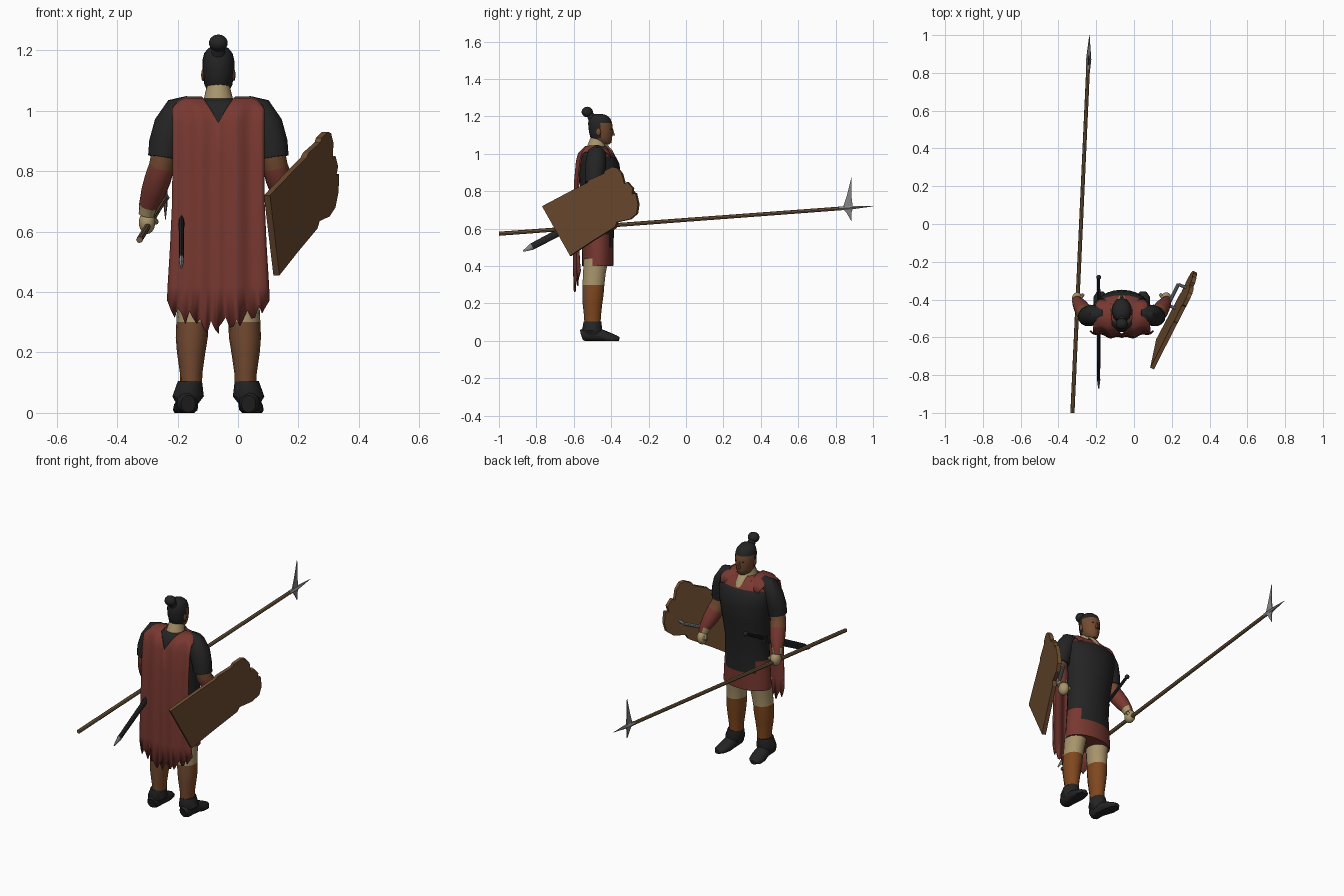
import bpy, bmesh, math, random
from mathutils import Vector, Quaternion

random.seed(4)
if "Cube" in bpy.data.objects:
    bpy.data.objects.remove(bpy.data.objects["Cube"])

CX = -0.065  # body centre line


def material(name, *srgb):
    rgb = [((c + 0.055) / 1.055) ** 2.4 for c in srgb]
    m = bpy.data.materials.new(name)
    m.use_nodes = True
    m.diffuse_color = (*rgb, 1)
    m.node_tree.nodes["Principled BSDF"].inputs["Base Color"].default_value = (*rgb, 1)
    return m


BLACK = material("black cloth", .14, .14, .14)
RED = material("dull red cloth", .47, .22, .19)
TAN = material("tan linen", .66, .58, .42)
SKIN = material("brown skin", .45, .29, .19)
LEATHER = material("orange leather", .50, .28, .12)
WOOD = material("spear wood", .46, .36, .25)
HIDE = material("shield hide", .43, .30, .19)
STEEL = material("grey steel", .52, .52, .53)


def finish(name, bm, mats, rule=None, angle=40):
    bmesh.ops.recalc_face_normals(bm, faces=bm.faces)
    if rule:
        for f in bm.faces:
            f.material_index = rule(f.calc_center_median())
    me = bpy.data.meshes.new(name)
    bm.to_mesh(me)
    bm.free()
    for m in mats:
        me.materials.append(m)
    me.shade_smooth()
    me.set_sharp_from_angle(angle=math.radians(angle))
    ob = bpy.data.objects.new(name, me)
    bpy.context.collection.objects.link(ob)
    return ob


def tube(name, rings, mats, rule=None, seg=14, flat=False):
    """Skin elliptical rings (x, y, z, rx, ry) along a path."""
    bm = bmesh.new()
    pts = [Vector(r[:3]) for r in rings]
    loops = []
    for i, r in enumerate(rings):
        t = pts[min(i + 1, len(pts) - 1)] - pts[max(i - 1, 0)]
        q = Quaternion() if flat else Vector((0, 0, 1)).rotation_difference(t)
        loop = []
        for k in range(seg):
            a = math.tau * k / seg
            v = pts[i] + q @ Vector((r[3] * math.cos(a), r[4] * math.sin(a), 0))
            v.z = max(v.z, 0)
            loop.append(bm.verts.new(v))
        loops.append(loop)
    for a, b in zip(loops, loops[1:]):
        for k in range(seg):
            n = (k + 1) % seg
            bm.faces.new((a[k], a[n], b[n], b[k]))
    bm.faces.new(loops[0])
    bm.faces.new(loops[-1])
    return finish(name, bm, mats, rule)


def ball(name, loc, size, mat):
    bm = bmesh.new()
    bmesh.ops.create_uvsphere(bm, u_segments=14, v_segments=9, radius=1)
    for v in bm.verts:
        v.co = Vector(loc) + Vector(size) * v.co
    return finish(name, bm, [mat])


# Tunic with red hem and red front yoke
def tunic_rule(c):
    hem = .50 if c.y > -.42 else .57
    return 1 if c.z < hem or (c.z > .985 and c.y > -.48) else 0


tube("tunic", [(CX, y, z, rx, ry) for z, y, rx, ry in (
    (.40, -.472, .143, .083), (.45, -.472, .142, .084), (.50, -.472, .138, .085),
    (.57, -.472, .132, .086), (.68, -.468, .128, .09), (.80, -.462, .142, .104),
    (.89, -.46, .155, .112), (.95, -.463, .162, .106), (.985, -.47, .16, .094),
    (1.02, -.478, .125, .076), (1.04, -.48, .06, .05))],
    [BLACK, RED], tunic_rule, seg=24, flat=True)

# Neck wrap and throat tie
tube("neck_wrap", [(CX, -.485, 1.0, .06, .06), (CX, -.48, 1.04, .048, .05),
                   (CX, -.47, 1.09, .036, .04)], [TAN], flat=True)
tube("throat_tie", [(CX, -.374, .965, .016, .006), (CX, -.40, 1.015, .022, .008),
                    (CX, -.435, 1.05, .03, .01)], [TAN], seg=8)


# Head with hair cap, bun, nose, ears and eyes
def head_rule(c):
    return 1 if c.y > -.462 and c.z < 1.165 else 0


tube("head", [(CX, y, z, rx, ry) for z, y, rx, ry in (
    (1.05, -.43, .018, .02), (1.06, -.445, .034, .046), (1.085, -.453, .046, .058),
    (1.115, -.455, .051, .063), (1.14, -.457, .053, .065), (1.165, -.459, .053, .064),
    (1.19, -.461, .047, .056), (1.207, -.465, .033, .04), (1.214, -.467, .012, .015))],
    [BLACK, SKIN], head_rule, seg=20, flat=True)
ball("hair_bun", (CX, -.528, 1.224), (.032, .03, .028), BLACK)
tube("bun_root", [(CX, -.49, 1.18, .03, .03), (CX, -.52, 1.215, .016, .016)], [BLACK])
tube("nose", [(CX, -.39, 1.097, .011, .013), (CX, -.396, 1.135, .005, .006)],
     [SKIN], seg=6, flat=True)

for side, label in ((-1, "spear"), (1, "shield")):
    def X(off):
        return CX + side * off

    ball(label + "_side_ear", (X(.051), -.468, 1.118), (.006, .013, .02), SKIN)
    ball(label + "_side_eye", (X(.02), -.4, 1.132), (.009, .004, .004), BLACK)
    # Arm: bare elbow, red bracer, tan wrist
    arm = [(.238, -.405, .655, .026), (.232, -.415, .685, .031), (.215, -.44, .73, .041),
           (.2, -.465, .775, .044), (.188, -.485, .815, .042), (.177, -.49, .87, .042)]
    tube(label + "_forearm", [(X(a), y, z, r, r) for a, y, z, r in arm], [SKIN, RED, TAN],
         lambda c: 2 if c.z < .68 else 1 if c.z < .795 else 0)
    sleeve = [(.183, -.49, .845, .05), (.176, -.488, .89, .054), (.158, -.482, .95, .056),
              (.13, -.478, 1.0, .05), (.09, -.475, 1.02, .032)]
    tube(label + "_sleeve", [(X(a), y, z, r, r) for a, y, z, r in sleeve], [BLACK])
    ball(label + "_hand", (X(.236), -.395, .63), (.028, .034, .038), TAN)
    tube(label + "_thumb", [(X(.225), -.40, .65, .012, .012),
                            (X(.205), -.372, .63, .009, .009)], [TAN], seg=8)

    # Leg: linen knee, leather greave, bare calf at the back
    leg = [(.09, -.5, .08, .036, .044), (.09, -.5, .13, .037, .046), (.09, -.5, .2, .047, .054),
           (.088, -.497, .25, .053, .058), (.086, -.495, .3, .053, .06),
           (.08, -.49, .36, .056, .062), (.075, -.48, .44, .062, .068)]
    tube(label + "_leg", [(X(a), *r) for a, *r in leg], [SKIN, LEATHER, TAN],
         lambda c: 2 if c.z > .3 else 1 if c.y > -.53 else 0, flat=True)
    # Boot
    foot = [(.1, -.556, .03, .024, .03), (.103, -.54, .035, .034, .04),
            (.103, -.48, .033, .035, .04), (.108, -.42, .018, .042, .03),
            (.114, -.38, .012, .036, .02), (.116, -.358, .01, .016, .012)]
    tube(label + "_shoe", [(X(a), *r) for a, *r in foot], [BLACK])
    tube(label + "_boot_cuff", [(X(.103), -.5, .03, .036, .046), (X(.1), -.502, .055, .052, .056),
                                (X(.094), -.5, .105, .04, .048)], [BLACK], flat=True)

# Cape: rows (y, z, neck opening half width, outer half width), each half mirrored
rows = [(-.395, .985, .06, .12), (-.42, 1.025, .058, .137), (-.475, 1.047, .056, .146),
        (-.54, 1.042, .05, .15), (-.575, 1.005, .025, .153), (-.587, .96, 0, .152),
        (-.597, .85, 0, .152), (-.602, .7, 0, .153), (-.604, .55, 0, .16),
        (-.603, .42, 0, .168), (-.6, .27, 0, .17)]
bm = bmesh.new()
COLS = 14
for side in (-1, 1):
    grid = []
    for j, (y, z, inner, outer) in enumerate(rows):
        line = []
        for i in range(COLS + 1):
            d = inner + (outer - inner) * i / COLS
            yy, zz = y, z
            if j > 3:
                yy += .006 * math.sin(d * 75) + 1.1 * d * d
            else:
                zz -= 12 * max(0, d - .1) ** 2
            if j == len(rows) - 1:
                zz += 2.6 * d * d + (i % 3) * .018 * (0 < i) + random.uniform(-.014, .014)
            line.append(bm.verts.new((CX + side * d, yy, zz)))
        grid.append(line)
    for a, b in zip(grid, grid[1:]):
        for i in range(COLS):
            bm.faces.new((a[i], a[i + 1], b[i + 1], b[i]))
bmesh.ops.remove_doubles(bm, verts=bm.verts, dist=.0005)
cape = finish("cape", bm, [RED], angle=60)
cape.modifiers.new("thickness", "SOLIDIFY").thickness = .007

# Shield: ragged hide board, outline in side profile
outline = [(-.77, .72), (-.62, .455), (-.5, .535), (-.38, .61), (-.37, .635), (-.3, .65),
           (-.265, .68), (-.257, .73), (-.27, .79), (-.29, .785), (-.285, .815), (-.315, .85),
           (-.33, .84), (-.345, .895), (-.37, .925), (-.395, .93), (-.435, .91), (-.44, .895),
           (-.52, .86), (-.53, .845), (-.6, .81)]


def shield_x(y, z):
    return .11 + .44 * (y + .76) + .13 * (z - .72)


bm = bmesh.new()
front = bm.faces.new([bm.verts.new((shield_x(y, z), y, z)) for y, z in outline])
ext = bmesh.ops.extrude_face_region(bm, geom=[front], use_keep_orig=True)
for v in ext["geom"]:
    if isinstance(v, bmesh.types.BMVert):
        v.co += Vector((-.02, .009, 0))
finish("shield", bm, [HIDE], angle=20)
# Grip and its two brackets behind the board
grip = [(-.45, .67), (-.34, .72)]
ends = [Vector((shield_x(y, z) - .06, y + .02, z)) for y, z in grip]
tube("shield_grip", [(*p, .01, .01) for p in ends], [STEEL], seg=8)
for p in ends:
    tube("grip_bracket", [(*p, .009, .009), (p.x + .05, p.y - .02, p.z, .009, .009)],
         [STEEL], seg=8)

# Spear with a spike and crossed blades
tail, neck = Vector((-.326, -1, .573)), Vector((-.242, .85, .71))
tube("spear_shaft", [(*tail, .011, .011), (*neck, .010, .010)], [WOOD], seg=8)
tube("spear_spike", [(-.243, .82, .708, .011, .011), (-.24, .87, .712, .014, .012),
                     (-.236, 1.0, .72, .001, .001)], [STEEL], seg=6)
for name, top in (("upper_blade", .875), ("lower_blade", .64)):
    tube(name, [(-.24, .865, .71, .006, .032), (-.24, .872, .71 + (top - .71) * .4, .006, .014),
                (-.24, .885, top, .001, .001)], [STEEL], seg=6, flat=True)

# Sheathed sword slung at the hip
def sword(t):
    return (-.187, -.87 + .6 * t, .48 + .315 * t)


tube("scabbard", [(*sword(.08), .008, .018), (*sword(.68), .01, .022)], [BLACK], seg=8)
tube("scabbard_tip", [(*sword(0), .003, .004), (*sword(.08), .009, .019)], [STEEL], seg=8)
tube("sword_hilt", [(*sword(.68), .009, .01), (*sword(.97), .008, .009)], [BLACK], seg=8)
tube("sword_guard", [(*sword(.68), .014, .032), (*sword(.70), .014, .032)], [BLACK], seg=10)
ball("sword_pommel", sword(.98), (.013, .013, .013), BLACK)
